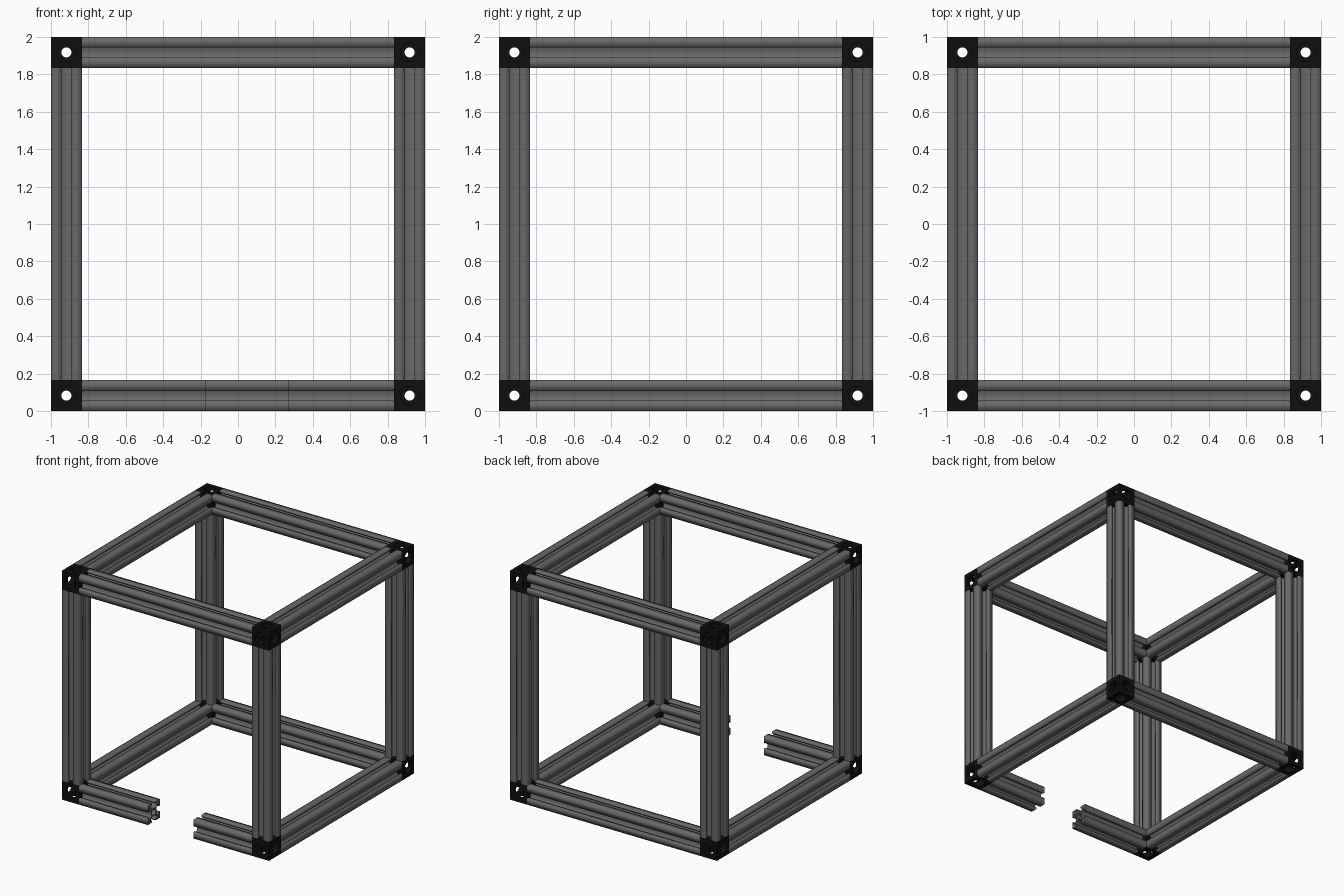
import bpy
from math import pi, cos, sin
from mathutils import Matrix, Vector

if "Cube" in bpy.data.objects:
    bpy.data.objects.remove(bpy.data.objects["Cube"])

W = 0.165            # bar width
H = W / 2
C = 1 - H            # bar centre line offset from the cube middle
E = 1 - W            # half length of a full bar


def material(name, v):
    m = bpy.data.materials.new(name)
    m.diffuse_color = (v, v, v, 1)
    m.use_nodes = True
    m.node_tree.nodes["Principled BSDF"].inputs["Base Color"].default_value = m.diffuse_color
    return m


bar_mat = material("dark_aluminium", 0.14)
corner_mat = material("black_plastic", 0.005)


def link(name, mesh):
    ob = bpy.data.objects.new(name, mesh)
    bpy.context.collection.objects.link(ob)
    return ob


def evaluated_mesh(ob):
    dg = bpy.context.evaluated_depsgraph_get()
    return bpy.data.meshes.new_from_object(ob.evaluated_get(dg))


# T-slot section: one quarter, repeated by rotation, plus a round centre bore
quarter = [(H, -0.025), (0.066, -0.025), (0.066, -0.046), (0.054, -0.046),
           (0.034, -0.026), (0.034, 0.026), (0.054, 0.046), (0.066, 0.046),
           (0.066, 0.025), (H, 0.025), (H, H)]
outline = []
for k in range(4):
    c, s = round(cos(k * pi / 2)), round(sin(k * pi / 2))
    outline += [(x * c - y * s, x * s + y * c) for x, y in quarter]
bore = [(0.027 * cos(i * pi / 12), 0.027 * sin(i * pi / 12)) for i in range(24)]


def bar_mesh(length):
    cu = bpy.data.curves.new("section", 'CURVE')
    cu.dimensions = '2D'
    cu.fill_mode = 'BOTH'
    cu.extrude = length / 2
    for pts in (outline, bore):
        sp = cu.splines.new('POLY')
        sp.points.add(len(pts) - 1)
        for p, (x, y) in zip(sp.points, pts):
            p.co = (x, y, 0, 1)
        sp.use_cyclic_u = True
    ob = link("section", cu)
    me = evaluated_mesh(ob)
    bpy.data.objects.remove(ob)
    me.materials.clear()
    me.materials.append(bar_mat)
    return me


AXIS_ROT = [Matrix.Rotation(pi / 2, 4, 'Y'), Matrix.Rotation(-pi / 2, 4, 'X'),
            Matrix.Identity(4)]


def bar(name, mesh, axis, loc):
    ob = link(name, mesh)
    ob.matrix_world = Matrix.Translation(Vector(loc) + Vector((0, 0, 1))) @ AXIS_ROT[axis]


# Eleven full bars
full = bar_mesh(2 * E)
for axis in range(3):
    for a in (-1, 1):
        for b in (-1, 1):
            if axis == 0 and a == b == -1:
                continue
            loc = [a * C, b * C]
            loc.insert(axis, 0)
            bar("bar_" + "xyz"[axis], full, axis, loc)

# Front bottom bar, cut in two with a gap
for name, x0, x1 in (("cut_bar_left", -E, -0.17), ("cut_bar_right", 0.27, E)):
    bar(name, bar_mesh(x1 - x0), 0, ((x0 + x1) / 2, -C, -C))

# Corner block: stepped screw holes from the three outer faces
bpy.ops.mesh.primitive_cube_add(size=W)
block = bpy.context.object
cutters = []
for axis in range(3):
    for r, lo, hi in ((0.05, -0.05, 0.15), (0.027, -0.15, 0.12)):
        bpy.ops.mesh.primitive_cylinder_add(vertices=32, radius=r, depth=hi - lo)
        cut = bpy.context.object
        cut.hide_render = True
        pos = Vector((0, 0, 0))
        pos[axis] = (lo + hi) / 2
        cut.matrix_world = Matrix.Translation(pos) @ AXIS_ROT[axis]
        mod = block.modifiers.new("hole", 'BOOLEAN')
        mod.operation = 'DIFFERENCE'
        mod.solver = 'EXACT'
        mod.object = cut
        cutters.append(cut)
bpy.context.view_layer.update()
corner = evaluated_mesh(block)
for ob in cutters + [block]:
    bpy.data.objects.remove(ob)
corner.materials.clear()
corner.materials.append(corner_mat)

# Eight corners by rotation only
up = Matrix.Translation((0, 0, 1))
for level, flip in (("top", 0), ("bottom", pi)):
    for k in range(4):
        ob = link("corner_" + level, corner)
        ob.matrix_world = (up @ Matrix.Rotation(k * pi / 2, 4, 'Z')
                           @ Matrix.Rotation(flip, 4, 'X')
                           @ Matrix.Translation((C, C, C)))
